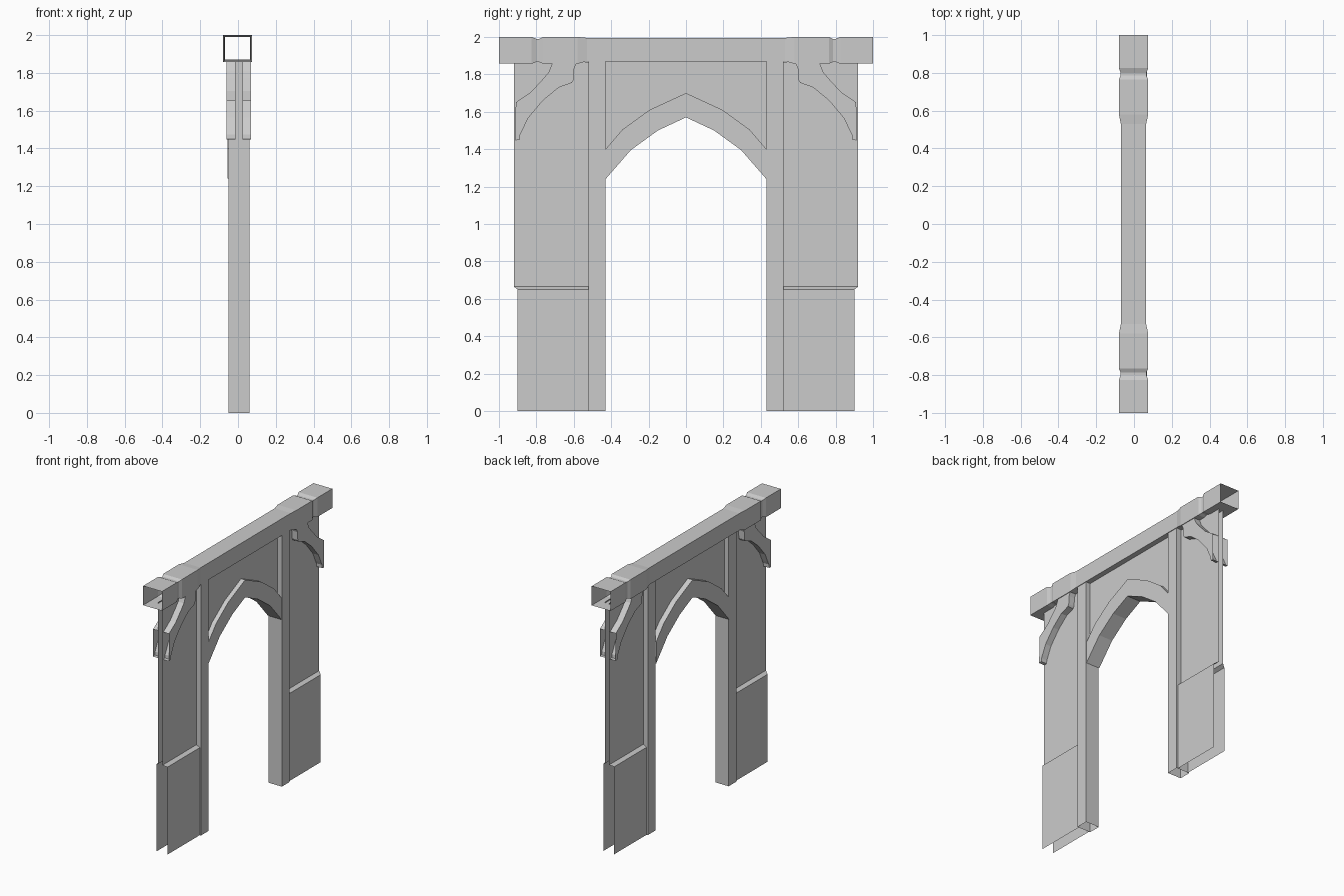
import bpy, bmesh

if "Cube" in bpy.data.objects:
    bpy.data.objects.remove(bpy.data.objects["Cube"])

XC = 0.005          # centre plane of the wall
Y_IN, Y_POST = 0.43, 0.52
Z_TOP = 1.87


def make(name, verts, faces):
    bm = bmesh.new()
    vs = [bm.verts.new(v) for v in verts]
    for f in faces:
        bm.faces.new([vs[i] for i in f])
    bmesh.ops.recalc_face_normals(bm, faces=bm.faces)
    me = bpy.data.meshes.new(name)
    bm.to_mesh(me)
    bm.free()
    ob = bpy.data.objects.new(name, me)
    bpy.context.collection.objects.link(ob)
    return ob


def loft(name, rings, closed=True):
    """Skin equal-length rings; ends stay open."""
    n = len(rings[0])
    verts = [v for r in rings for v in r]
    faces = []
    for k in range(len(rings) - 1):
        for i in range(n if closed else n - 1):
            j = (i + 1) % n
            faces.append((k*n + i, k*n + j, (k+1)*n + j, (k+1)*n + i))
    return make(name, verts, faces)


# Top beam: hollow tube with notches and a slimmer middle
half = [(1.0, 0.0775, 1.857, 2.0), (0.825, 0.0775, 1.857, 2.0),
        (0.80, 0.068, 1.866, 1.99), (0.785, 0.068, 1.866, 1.99),
        (0.765, 0.0775, 1.857, 2.0), (0.58, 0.0775, 1.857, 2.0),
        (0.53, 0.067, 1.87, 1.995)]
stations = half + [(-y, w, a, b) for y, w, a, b in reversed(half)]
bx = -0.0025
loft("top_beam", [[(bx - w, y, a), (bx + w, y, a), (bx + w, y, b), (bx - w, y, b)]
                  for y, w, a, b in stations])

# Pointed arch band
inner = [(0.43, 1.24), (0.295, 1.395), (0.15, 1.50), (0.0, 1.57)]
outer = [(0.43, 1.40), (0.34, 1.505), (0.195, 1.61), (0.0, 1.70)]


def full(p):
    return p + [(-y, z) for y, z in reversed(p[:-1])]


inner, outer = full(inner), full(outer)
xa, xb = -0.055, 0.058
loft("arch_band", [[(xa, *i), (xb, *i), (xb, *o), (xa, *o)]
                   for i, o in zip(inner, outer)])

# Recessed sheets above the arch
for side, label in ((-1, "left"), (1, "right")):
    x = XC + side * 0.02
    loft("spandrel_" + label, [[(x, *o), (x, o[0], Z_TOP)] for o in outer], closed=False)

# Curved bracket outline (last edge is the open outer end)
bracket = [(0.91, 1.65), (0.83, 1.705), (0.765, 1.775), (0.735, 1.81), (0.715, 1.86),
           (0.585, 1.86), (0.598, 1.83), (0.602, 1.77), (0.61, 1.755), (0.68, 1.73),
           (0.765, 1.66), (0.845, 1.565), (0.875, 1.50), (0.888, 1.475),
           (0.89, 1.45), (0.912, 1.447)]
# Quad strip pairing upper and lower outlines: (upper index, lower index)
n = len(bracket)

for s, end in ((-1, "front"), (1, "back")):
    # Door post, open top and bottom
    loft(end + "_post", [[(XC - 0.055, s*Y_IN, z), (XC + 0.055, s*Y_IN, z),
                          (XC + 0.055, s*Y_POST, z), (XC - 0.055, s*Y_POST, z)]
                         for z in (0, Z_TOP)])
    for side, label in ((-1, "left"), (1, "right")):
        # Wall sheet: thin upper part, sloped ledge, thicker lower part
        prof = [(0.018, 1.865, 0.92), (0.018, 0.665, 0.92),
                (0.045, 0.65, 0.90), (0.045, 0.0, 0.90)]
        loft(f"{end}_wall_{label}",
             [[(XC + side*x, s*Y_POST, z), (XC + side*x, s*y, z)] for x, z, y in prof],
             closed=False)
        # Bracket on this face of the wall
        x0, x1 = XC + side*0.018, XC + side*0.065
        verts = [(x, s*y, z) for x in (x0, x1) for y, z in bracket]
        faces = [tuple(range(n, 2*n))]
        faces += [(i, i + 1, n + i + 1, n + i) for i in range(n - 1)]
        make(f"{end}_bracket_{label}", verts, faces)
